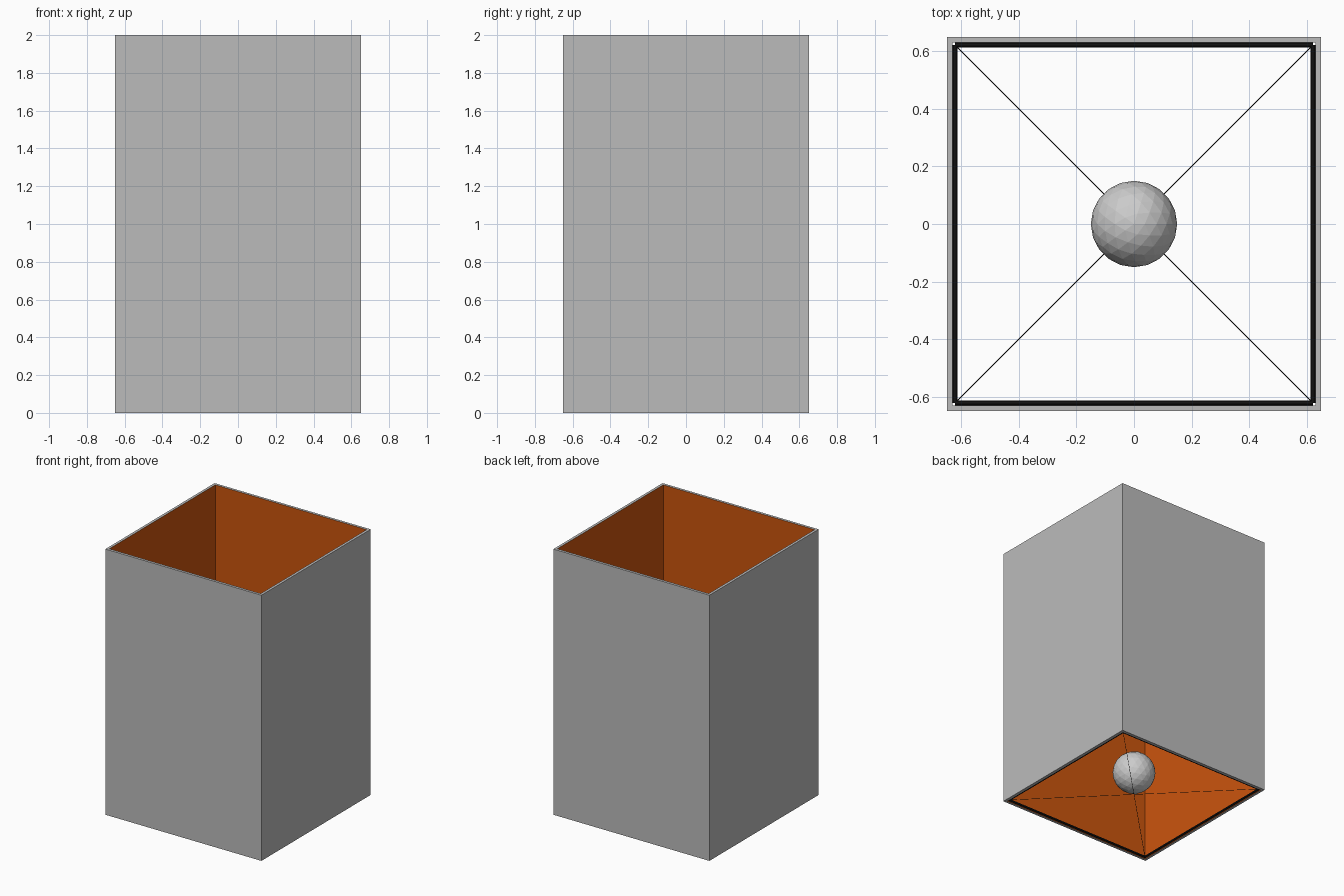
import bpy, bmesh
from mathutils import Vector

if "Cube" in bpy.data.objects:
    bpy.data.objects.remove(bpy.data.objects["Cube"])

HALF, HEIGHT, WALL = 0.65, 2.0, 0.02
CORNERS = [(-1, -1), (1, -1), (1, 1), (-1, 1)]


def material(name, color):
    mat = bpy.data.materials.new(name)
    mat.diffuse_color = (*color, 1)
    mat.use_nodes = True
    mat.node_tree.nodes["Principled BSDF"].inputs["Base Color"].default_value = mat.diffuse_color
    return mat


def rod(name, a, b, radius, mat, sides=8):
    a, b = Vector(a), Vector(b)
    bpy.ops.mesh.primitive_cylinder_add(vertices=sides, radius=radius,
                                        depth=(b - a).length, location=(a + b) / 2)
    ob = bpy.context.object
    ob.name = name
    ob.rotation_euler = (b - a).to_track_quat('Z', 'Y').to_euler()
    ob.data.materials.append(mat)
    return ob


orange = material("orange_lining", (0.60, 0.09, 0.004))
black = material("dark_wire", (0.01, 0.01, 0.01))
grey = material("grey_shade", (0.5, 0.5, 0.5))

# Square shade: open tube with outer skin, inner lining and two rims
bm = bmesh.new()


def loop(r, z):
    return [bm.verts.new((x * r, y * r, z)) for x, y in CORNERS]


loops = [loop(HALF, 0), loop(HALF, HEIGHT),
         loop(HALF - WALL, HEIGHT), loop(HALF - WALL, 0)]
for i in range(4):
    a, b = loops[i], loops[(i + 1) % 4]
    for k in range(4):
        n = (k + 1) % 4
        face = bm.faces.new((a[k], a[n], b[n], b[k]))
        face.material_index = 1 if i == 2 else 0
bmesh.ops.recalc_face_normals(bm, faces=bm.faces[:])
mesh = bpy.data.meshes.new("lamp_shade")
bm.to_mesh(mesh)
bm.free()
shade = bpy.data.objects.new("lamp_shade", mesh)
bpy.context.collection.objects.link(shade)
mesh.materials.append(grey)
mesh.materials.append(orange)

# Wire frame around the bottom opening
R, Z = 0.622, 0.009
for k in range(4):
    (x0, y0), (x1, y1) = CORNERS[k], CORNERS[(k + 1) % 4]
    rod("bottom_frame_bar", (x0 * R, y0 * R, Z), (x1 * R, y1 * R, Z), 0.008, black)

# Thin diagonal wires from the corners to the middle
for x, y in CORNERS:
    rod("diagonal_wire", (x * R, y * R, Z), (0, 0, Z), 0.0015, black, 6)

# Bulb above the crossing wires
bpy.ops.mesh.primitive_ico_sphere_add(subdivisions=3, radius=0.15, location=(0, 0, 0.185))
bpy.context.object.name = "bulb"
